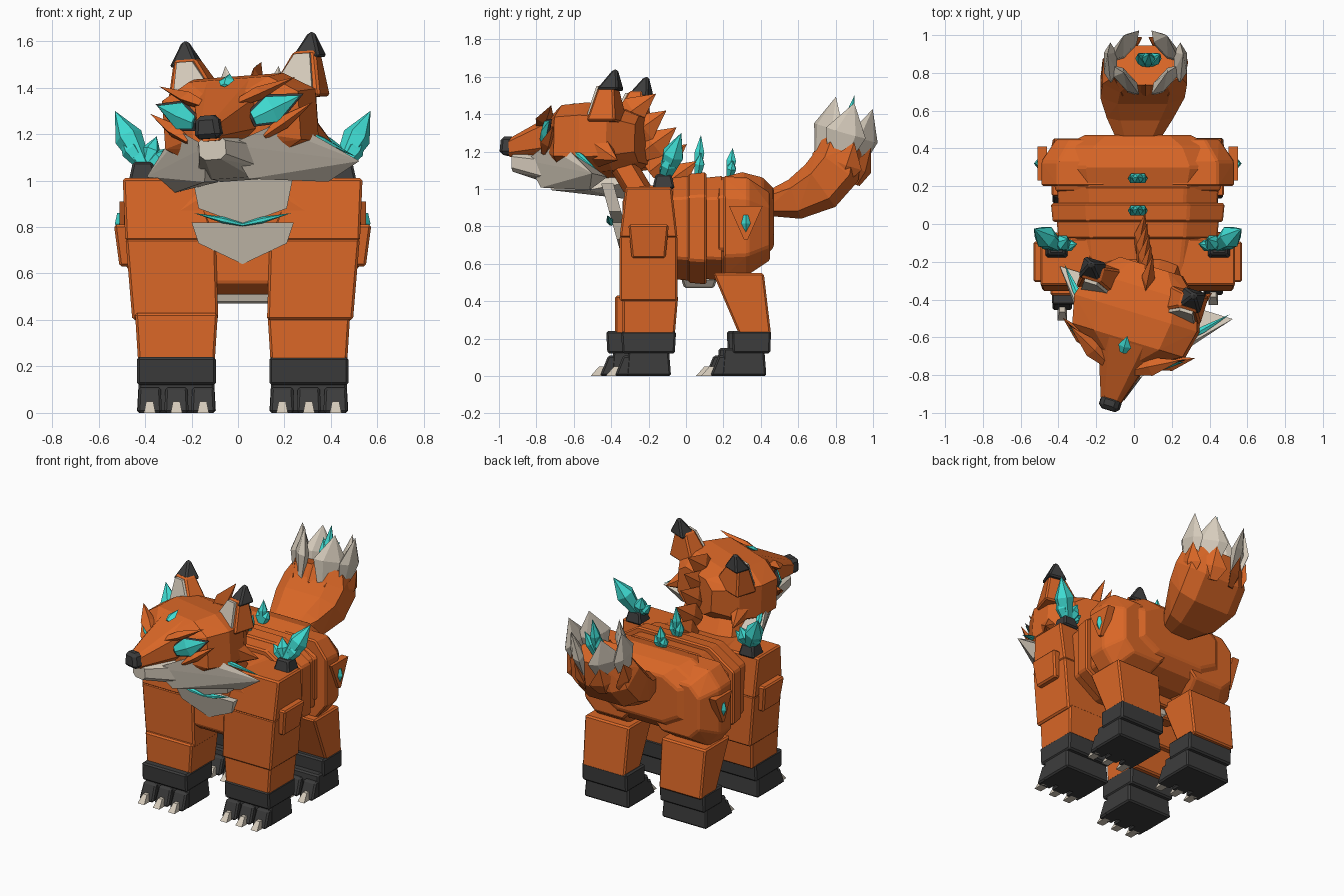
import bpy, bmesh
from math import cos, sin, pi, radians, copysign
from mathutils import Vector, Matrix

cube = bpy.data.objects.get("Cube")
if cube:
    bpy.data.objects.remove(cube)


def material(name, *rgb):
    mat = bpy.data.materials.new(name)
    mat.use_nodes = True
    mat.diffuse_color = (*rgb, 1)
    mat.node_tree.nodes["Principled BSDF"].inputs["Base Color"].default_value = (*rgb, 1)
    return mat


orange = material("fur orange", 0.7, 0.135, 0.02)
grey = material("pale fur", 0.67, 0.6, 0.5)
dark = material("charcoal", 0.045, 0.045, 0.045)
cyan = material("crystal cyan", 0.05, 0.72, 0.65)


def move(x, y, z):
    return Matrix.Translation((x, y, z))


def turn(degrees, axis):
    return Matrix.Rotation(radians(degrees), 4, axis)


# The head is turned to its right and slightly tilted
body = move(0.02, 0, 0)
head = move(0.055, -0.36, 1.2) @ turn(-17, "Z") @ turn(-4, "Y") @ move(0, 0, -1.2)


def hull(name, mat, points, frame, bevel=0):
    """Faceted convex solid around a few points."""
    bm = bmesh.new()
    for point in points:
        bm.verts.new(frame @ Vector(point))
    result = bmesh.ops.convex_hull(bm, input=bm.verts)
    loose = {g for g in result["geom_interior"] + result["geom_unused"] if isinstance(g, bmesh.types.BMVert)}
    bmesh.ops.delete(bm, geom=list(loose), context="VERTS")
    bmesh.ops.dissolve_limit(bm, angle_limit=0.02, verts=bm.verts, edges=bm.edges)
    bmesh.ops.recalc_face_normals(bm, faces=bm.faces)
    mesh = bpy.data.meshes.new(name)
    bm.to_mesh(mesh)
    bm.free()
    mesh.materials.append(mat)
    part = bpy.data.objects.new(name, mesh)
    bpy.context.collection.objects.link(part)
    if bevel:
        edge = part.modifiers.new("edge", "BEVEL")
        edge.width, edge.segments = bevel, 1


def block(name, mat, base, size, frame, top=(1, 1), lean=(0, 0), bevel=0.01):
    """Box standing on its base centre, with a scaled and shifted top."""
    base, size = Vector(base), Vector(size)
    points = []
    for i in (-0.5, 0.5):
        for j in (-0.5, 0.5):
            points.append(base + Vector((i * size.x, j * size.y, 0)))
            points.append(base + Vector((i * size.x * top[0] + lean[0], j * size.y * top[1] + lean[1], size.z)))
    hull(name, mat, points, frame, bevel)


def ring(centre, width, height, tilt=0):
    """Boxy octagon across the y axis, given by half width and half height."""
    up = Vector((0, -sin(tilt), cos(tilt)))

    def boxy(v):
        return copysign(abs(v / cos(pi / 8)) ** 0.6, v)

    angles = [pi / 8 + pi / 4 * i for i in range(8)]
    return [Vector(centre) + Vector((boxy(cos(a)) * width, 0, 0)) + up * boxy(sin(a)) * height for a in angles]


def spike(name, mat, base, tip, wide, thick, frame, facing=(0, 1, 0), sides=6, belly=0.4):
    """Pointed shard: crystal, leaf or tuft."""
    base, tip = Vector(base), Vector(tip)
    axis = tip - base
    across = axis.cross(Vector(facing)).normalized()
    normal = across.cross(axis).normalized()
    points = [tip]
    for along, grow in ((0, 0.5), (belly, 1)):
        for i in range(sides):
            a = 2 * pi * i / sides
            points.append(base + axis * along + (across * cos(a) * wide + normal * sin(a) * thick) * grow)
    hull(name, mat, points, frame)


def bib(name, low, middle, high):
    """Pointed chest shield that follows the slope of the chest."""
    points = []
    for x, z in ((0, low), (0.19, middle), (0.22, high)):
        for y in (-0.165, -0.1):
            points += [(x, y - 0.28 * z, z), (-x, y - 0.28 * z, z)]
    hull(name, grey, points, body)


def foot(name, frame, cuff_y, cuff_depth):
    """Sole, ankle cuff, three toes and claws."""
    block(name + " sole", dark, (0, 0, 0), (0.34, 0.24, 0.15), frame, top=(0.95, 0.9))
    block(name + " cuff", dark, (0, cuff_y, 0.12), (0.34, cuff_depth, 0.12), frame, top=(1, 1.05))
    for i in (-1, 0, 1):
        x = 0.115 * i
        block(name + " toe", dark, (x, -0.1, 0), (0.105, 0.16, 0.11), frame, top=(0.9, 0.7), lean=(0, 0.02))
        block(name + " claw", grey, (x, -0.19, 0), (0.05, 0.08, 0.05), frame, top=(0.6, 0.4), lean=(0, 0.02), bevel=0)


# Torso: chest, armour bands, rump, belly and neck
hull("chest", orange, ring((0, -0.34, 0.75), 0.3, 0.19) + ring((0, -0.28, 0.76), 0.38, 0.25)
     + ring((0, -0.05, 0.77), 0.42, 0.26), body, 0.01)
for i in range(3):
    y, width, height = 0.09 * i - 0.08, 0.42 + 0.03 * (i % 2), 0.27 + 0.02 * (i % 2)
    hull(f"back band {i}", orange, ring((0, y, 0.79), width, height) + ring((0, y + 0.1, 0.79), width + 0.01, height + 0.01),
         body, 0.01)
rump = []
for y, scale in ((0.17, 0.92), (0.3, 1), (0.41, 0.85), (0.47, 0.6)):
    rump += ring((0, y, 0.8 + y / 10), 0.47 * scale, 0.26 * scale)
hull("rump", orange, rump, body, 0.01)
block("belly plate", grey, (0, 0.07, 0.47), (0.28, 0.16, 0.05), body, top=(1.3, 1.2))
hull("neck", orange, ring((0, -0.2, 0.9), 0.25, 0.16, 1) + ring((0, -0.38, 1.2), 0.18, 0.16, 1), body)

# Chest bib, and spine crystals
bib("lower bib", 0.64, 0.73, 0.82)
bib("upper bib", 0.81, 0.88, 1.03)
for y, height in ((0.06, 0.24), (0.23, 0.17)):
    for i in (-1, 0, 1):
        spike("spine crystal", cyan, (0, y, 1.05), (0.04 * i, y + 0.02, 1.05 + height * (1 - 0.4 * abs(i))),
              0.03, 0.03, body, belly=0.6)

# Mane spikes running from the crown to the withers
for i in range(5):
    root = Vector((0.06 - 0.01 * i, 0.055 * i - 0.36, 1.36 - 0.09 * i))
    spike("mane spike", orange, root, root + Vector((0.04, 0.2, 0.15)), 0.035, 0.08, Matrix(), facing=(0, 0, 1), sides=4)

# Skull, snout, nose and jaw
skull = []
for y, scale in ((0.14, 0.5), (0.02, 0.88), (-0.12, 1), (-0.27, 0.9), (-0.36, 0.45)):
    skull += ring((0, y, 1.26), 0.34 * scale, 0.19 * (0.3 + 0.7 * scale))
hull("skull", orange, skull, head)
hull("snout", orange, ring((0, -0.28, 1.3), 0.16, 0.13) + ring((0, -0.6, 1.22), 0.055, 0.05), head)
hull("jaw", grey, ring((0, -0.18, 1.09), 0.16, 0.09) + ring((0, -0.32, 1.09), 0.15, 0.08)
     + ring((0, -0.58, 1.14), 0.06, 0.05), head)
block("nose", dark, (0, -0.615, 1.18), (0.12, 0.08, 0.1), head, top=(0.8, 0.9), bevel=0.02)
spike("forehead gem", cyan, (0, -0.34, 1.41), (0, -0.25, 1.46), 0.035, 0.015, head, facing=(0, 0, 1), sides=4)

for name, sign in (("left", 1), ("right", -1)):
    flip = Matrix.Scale(sign, 4, (1, 0, 0))
    flank, face = body @ flip, head @ flip
    stride = 0.04 * (sign - 1)

    # Front leg and shoulder
    foot(name + " front foot", flank @ move(0.285, stride - 0.2, 0), 0, 0.28)
    block(name + " foreleg", orange, (0.285, stride / 2 - 0.2, 0.22), (0.33, 0.28, 0.21), flank, top=(1.08, 1.06), lean=(0, 0.01))
    block(name + " upper foreleg", orange, (0.29, -0.2, 0.4), (0.37, 0.31, 0.35), flank, top=(1.05, 1), lean=(0.02, 0))
    block(name + " shoulder", orange, (0.31, -0.2, 0.74), (0.39, 0.31, 0.27), flank, top=(0.8, 0.8), lean=(0.05, 0))
    block(name + " shoulder pad", orange, (0.49, -0.2, 0.63), (0.08, 0.18, 0.18), flank, top=(1.1, 1.2), lean=(0.02, 0))

    # Shoulder crystals in a socket
    block(name + " crystal socket", dark, (0.43, -0.12, 1), (0.12, 0.12, 0.08), flank, top=(0.7, 0.7))
    for out, up in ((0.13, 0.25), (0.11, 0.15), (-0.05, 0.14), (-0.1, 0.09)):
        spike(name + " shoulder crystal", cyan, (0.42, -0.12, 1.05), (0.42 + out, up / 2 - 0.15, 1.05 + up),
              0.02 + up / 6, 0.02 + up / 6, flank, belly=0.55)

    # Hind leg and hip armour with a gem
    foot(name + " hind foot", flank @ move(0.285, 0.31 + stride / 3, 0), 0.04, 0.2)
    block(name + " hind leg", orange, (0.29, 0.37, 0.22), (0.32, 0.17, 0.33), flank, top=(1.05, 1.6), lean=(0, -0.09))
    hull(name + " hip", orange, ring((0.3, 0.2, 0.8), 0.21, 0.27) + ring((0.3, 0.33, 0.8), 0.21, 0.26)
         + ring((0.25, 0.45, 0.8), 0.18, 0.18), flank, 0.01)
    block(name + " hip triangle", orange, (0.505, 0.32, 0.73), (0.05, 0.02, 0.18), flank, top=(1, 9), bevel=0)
    spike(name + " hip gem", cyan, (0.53, 0.32, 0.86), (0.53, 0.32, 0.77), 0.025, 0.02, flank,
          facing=(1, 0, 0), sides=4, belly=0.5)
    spike(name + " bib seam", cyan, (0, -0.4, 0.81), (0.21, -0.42, 0.86), 0.014, 0.02, flank)

    # Cheek fur
    slant = (1, -1, 0)
    hull(name + " cheek tuft", grey, ((0.05, -0.5, 1.15), (0.1, -0.4, 1), (0.2, -0.35, 1.22), (0.35, -0.05, 0.97),
                                      (0.48, 0, 1.05), (0.3, -0.2, 1.2), (0.1, -0.2, 1), (0.2, 0, 1.05)), face)
    spike(name + " cheek glow", cyan, (0.28, -0.18, 1.2), (0.46, 0.02, 1.07), 0.015, 0.02, face, slant)
    spike(name + " cheek ridge", orange, (0.2, -0.1, 1.22), (0.34, 0.1, 1.13), 0.09, 0.07, face, slant)

    # Eye with dark rim and brow, on the slanted front of the face
    socket = face @ move(0.22, -0.335, 1.3) @ turn(28, "Z") @ turn(-22, "Y")
    spike(name + " eye rim", dark, (-0.12, 0, 0), (0.14, 0, 0), 0.07, 0.02, socket, sides=4)
    spike(name + " eye", cyan, (-0.11, -0.01, 0), (0.12, -0.01, 0), 0.06, 0.02, socket, sides=4)
    spike(name + " brow", orange, (-0.16, 0, 0.09), (0.14, 0, 0.08), 0.03, 0.05, socket, sides=4)
    spike(name + " under eye", orange, (-0.1, 0, -0.09), (0.16, 0, -0.05), 0.03, 0.04, socket, sides=4)

    # Ear with pale inside and dark tip
    block(name + " ear", orange, (0.22, 0, 1.34), (0.25, 0.16, 0.2), face, top=(0.4, 0.5), lean=(0.05, 0.02))
    block(name + " ear inside", grey, (0.215, -0.08, 1.36), (0.2, 0.02, 0.17), face, top=(0.35, 1), lean=(0.05, 0.05), bevel=0)
    block(name + " ear tip", dark, (0.275, 0.03, 1.51), (0.13, 0.12, 0.11), face, top=(0.2, 0.2), lean=(0.01, 0.03))

# Tail: faceted segments along a rising curve
tail = []
for i in range(5):
    t = i / 4
    width = 0.1 + 0.13 * sin(pi * t * 0.8)
    bend = t * pi / 2
    tail.append(ring((0.02 + 0.05 * t, 0.42 + 0.42 * sin(bend), 1.25 - 0.33 * cos(bend)), width, width * 0.62, bend * 0.8))
for i in range(4):
    hull(f"tail segment {i}", orange, tail[i] + tail[i + 1], Matrix())

# Tail tip: orange scales, broad pale leaves and a crystal core
core = Vector((0.06, 0.8, 1.06))


def around(degrees):
    a = radians(degrees)
    return Vector((sin(a), -cos(a) * 0.6, cos(a) * 0.2))


for i in range(7):
    out = around(i * 360 / 7)
    spike("tail scale", orange, core + out * 0.19, core + out * 0.22 + Vector((0, 0.07, 0.2)), 0.09, 0.03, Matrix(), out, sides=4)
for angle in (-145, -90, -35, 35, 90, 145):
    out = around(angle)
    spike("tail leaf", grey, core + out * 0.17 + Vector((0, 0.01, 0.08)),
          core + out * 0.2 + Vector((0, 0.1, 0.4)), 0.11, 0.04, Matrix(), out, belly=0.5)
for i in (-1, 0, 1):
    spike("tail crystal", cyan, (0.07, 0.84, 1.2), (0.08 + 0.06 * i, 0.9, 1.5 - 0.1 * abs(i)), 0.035, 0.035, Matrix(), belly=0.6)
